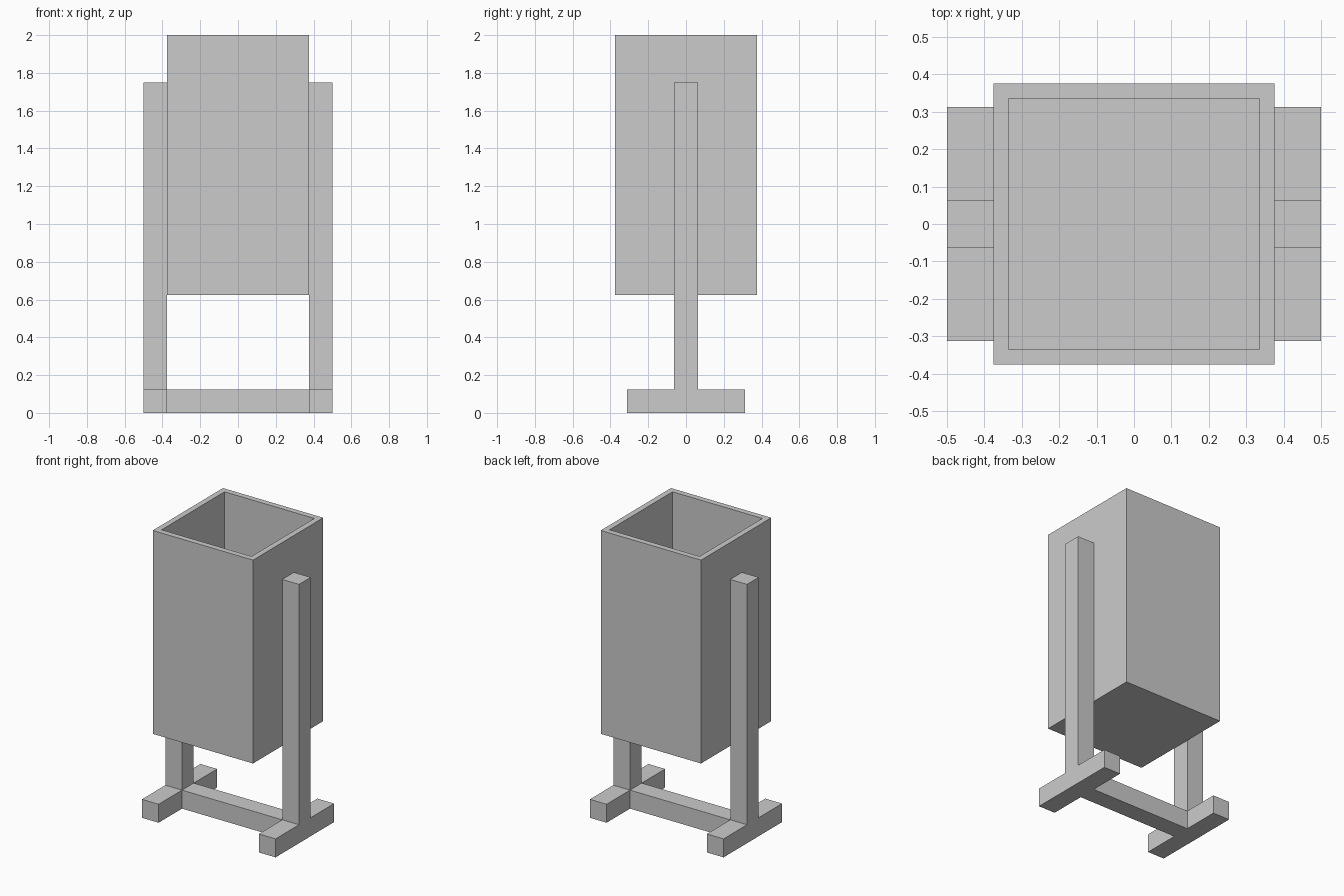
import bpy, bmesh
from mathutils import Matrix, Vector

if "Cube" in bpy.data.objects:
    bpy.data.objects.remove(bpy.data.objects["Cube"])

HALF = 0.375    # half width of the bin
BAR = 0.125     # thickness of the frame timber
WALL = 0.055    # bin wall and floor thickness


def box(name, lo, hi, hollow=False):
    lo, hi = Vector(lo), Vector(hi)
    bm = bmesh.new()
    bmesh.ops.create_cube(bm, size=1, matrix=Matrix.Translation((lo + hi) / 2)
                          @ Matrix.Diagonal((*(hi - lo), 1)))
    bm.normal_update()
    if hollow:
        # inset the top face and push it down to form the cavity
        top = max(bm.faces, key=lambda f: f.calc_center_median().z)
        bmesh.ops.inset_region(bm, faces=[top], thickness=WALL)
        floor = bmesh.ops.extrude_discrete_faces(bm, faces=[top])["faces"][0]
        for v in floor.verts:
            v.co.z = lo.z + WALL
    bmesh.ops.recalc_face_normals(bm, faces=bm.faces)
    mesh = bpy.data.meshes.new(name)
    bm.to_mesh(mesh)
    bm.free()
    obj = bpy.data.objects.new(name, mesh)
    bpy.context.collection.objects.link(obj)
    return obj


# open-topped bin
box("bin", (-HALF, -HALF, 0.625), (HALF, HALF, 2.0), hollow=True)

# crossbar joining the two feet
box("crossbar", (-HALF, -BAR / 2, 0), (HALF, BAR / 2, BAR))

# foot and upright post on each side
for side, x in (("left", -HALF - BAR), ("right", HALF)):
    box(f"{side}_foot", (x, -0.3125, 0), (x + BAR, 0.3125, BAR))
    box(f"{side}_post", (x, -BAR / 2, BAR), (x + BAR, BAR / 2, 1.75))
